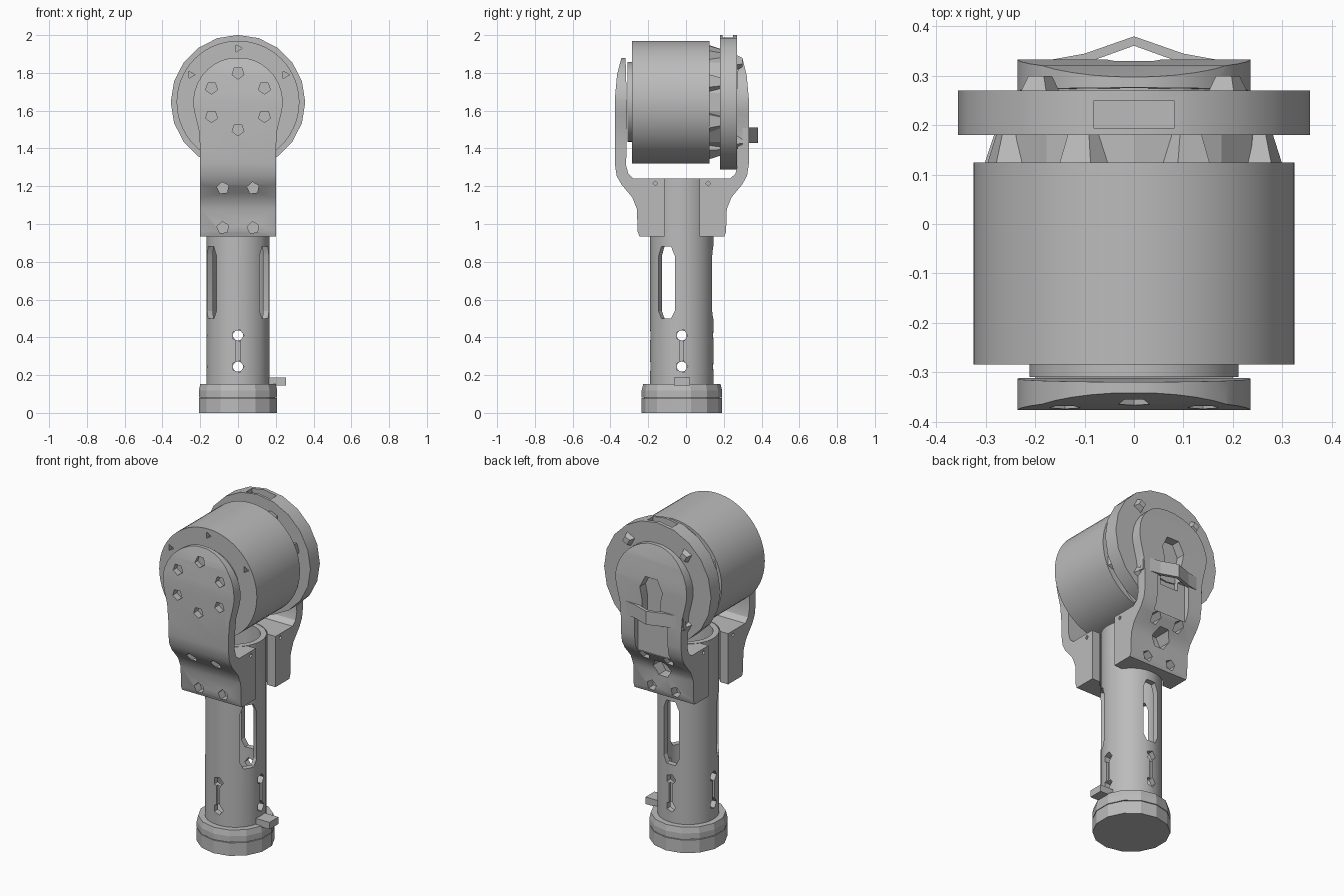
import bpy, bmesh, math
from mathutils import Matrix, Vector

cube = bpy.data.objects.get("Cube")
if cube:
    bpy.data.objects.remove(cube, do_unlink=True)

MID = -0.022      # y of the handle axis
HUB = 1.645       # height of the drum axis
AXES = {"x": Matrix.Rotation(math.pi / 2, 4, "Y"),
        "y": Matrix.Rotation(-math.pi / 2, 4, "X"),
        "z": Matrix.Identity(4)}

grey = bpy.data.materials.new("plain grey")
grey.use_nodes = True
grey.diffuse_color = (0.5, 0.5, 0.5, 1)
grey.node_tree.nodes["Principled BSDF"].inputs["Base Color"].default_value = (0.5, 0.5, 0.5, 1)


def make(name, bm):
    bmesh.ops.recalc_face_normals(bm, faces=bm.faces)
    mesh = bpy.data.meshes.new(name)
    bm.to_mesh(mesh)
    bm.free()
    mesh.materials.append(grey)
    obj = bpy.data.objects.new(name, mesh)
    bpy.context.collection.objects.link(obj)
    return obj


def cyl(name, axis, r, centre, length, sides=48, r2=None, turn=0.0):
    bm = bmesh.new()
    bmesh.ops.create_cone(bm, cap_ends=True, segments=sides, radius1=r,
                          radius2=r if r2 is None else r2, depth=length,
                          matrix=Matrix.Translation(centre) @ AXES[axis] @ Matrix.Rotation(turn, 4, "Z"))
    return make(name, bm)


def box(name, centre, size, turn=0.0):
    bm = bmesh.new()
    bmesh.ops.create_cube(bm, size=1, matrix=Matrix.Rotation(turn, 4, "Z")
                          @ Matrix.Translation(centre) @ Matrix.Diagonal((*size, 1)))
    return make(name, bm)


def prism(name, axis, points, lo, hi):
    place = {"x": lambda a, b, h: (h, a, b), "y": lambda a, b, h: (a, h, b),
             "z": lambda a, b, h: (a, b, h)}[axis]
    bm = bmesh.new()
    face = bm.faces.new([bm.verts.new(place(a, b, lo)) for a, b in points])
    out = bmesh.ops.extrude_face_region(bm, geom=[face])
    verts = [g for g in out["geom"] if isinstance(g, bmesh.types.BMVert)]
    bmesh.ops.translate(bm, verts=verts, vec=Vector(place(0, 0, hi - lo)))
    return make(name, bm)


def carve(obj, cutters, operation="DIFFERENCE"):
    for cutter in cutters:
        mod = obj.modifiers.new("cut", "BOOLEAN")
        mod.operation, mod.solver, mod.object = operation, "EXACT", cutter
    bpy.context.view_layer.update()
    mesh = bpy.data.meshes.new_from_object(obj.evaluated_get(bpy.context.evaluated_depsgraph_get()))
    obj.modifiers.clear()
    obj.data = mesh
    for cutter in cutters:
        bpy.data.objects.remove(cutter, do_unlink=True)


def smooth(obj, angle=25):
    bpy.ops.object.select_all(action="DESELECT")
    obj.select_set(True)
    bpy.context.view_layer.objects.active = obj
    bpy.ops.object.shade_smooth_by_angle(angle=math.radians(angle))


def around(x, z, depth, sides=5, r=0.033, y=0.0, turn=0.5):
    return cyl("hole", "y", r, (x, y, z), depth, sides, turn=turn)


# Base cap in two stacked rings, with a side tab
cyl("base_lower", "z", 0.213, (0, MID, 0.039), 0.078, 14)
cyl("base_groove", "z", 0.2, (0, MID, 0.08), 0.02, 14)
cyl("base_upper", "z", 0.213, (0, MID, 0.1), 0.036, 14)
cyl("base_shoulder", "z", 0.213, (0, MID, 0.135), 0.034, 14, r2=0.205)
box("base_tab", (0.21, MID, 0.167), (0.09, 0.085, 0.042))

# Hollow handle tube: three long slots, four pairs of linked screw holes
tube = cyl("handle_tube", "z", 0.168, (0, 0, 0.67), 1.14)
cuts = [cyl("bore", "z", 0.135, (0, 0, 0.75), 1.1)]
for k in range(3):
    slot = prism("slot", "x", [(-0.05, 0.54), (-0.03, 0.5), (0.03, 0.5), (0.05, 0.54),
                               (0.05, 0.83), (0.03, 0.88), (-0.03, 0.88), (-0.05, 0.83)], 0.08, 0.25)
    slot.data.transform(Matrix.Rotation(math.radians(120 * k - 30), 4, "Z"))
    cuts.append(slot)
for k in range(4):
    for z in (0.41, 0.245):
        hole = cyl("hole", "x", 0.032, (0.16, 0, z), 0.1, 5)
        hole.data.transform(Matrix.Rotation(k * math.pi / 2, 4, "Z"))
        cuts.append(hole)
    cuts.append(box("groove", (0.17, 0, 0.33), (0.03, 0.02, 0.13), k * math.pi / 2))
carve(tube, cuts)
tube.location.y = MID
smooth(tube)

# Drum, front disc, rear spacer and lugs
drum = cyl("drum", "y", 0.325, (0, -0.08, HUB), 0.41, 56)
carve(drum, [around(x, z, 0.06, 3, 0.022, -0.285) for x, z in
             ((0, 1.93), (-0.25, 1.79), (0.25, 1.79))])
smooth(drum)
smooth(cyl("front_disc", "y", 0.212, (0, -0.295, HUB), 0.03, 32))
cyl("rear_spacer", "y", 0.275, (0, 0.15, HUB), 0.08, 18)
for k in range(8):
    a = math.radians(45 * k + 22)
    lug = cyl("spacer_lug", "y", 0.06, (0, 0, 0), 0.06, 5, r2=0.04, turn=0.4 * k)
    lug.location = (0.262 * math.cos(a), 0.152, HUB + 0.262 * math.sin(a))

# Rear flange with a rim window on top and screw heads
flange = cyl("rear_flange", "y", 0.356, (0, 0.225, HUB), 0.09, 20)
carve(flange, [box("window", (0, 0.222, 1.99), (0.165, 0.055, 0.08))])
smooth(flange, 20)
for sx in (-1, 1):
    for sz in (-1, 1):
        cyl("flange_screw", "y", 0.045, (sx * 0.19, 0.28, HUB + sz * 0.21), 0.04, 4, r2=0.025, turn=0.3)
cyl("rear_disc", "y", 0.2, (0, 0.27, HUB), 0.016, 24)

# Fork arms: side profile trimmed by the round-topped front outline
PROFILE = [(0.093, 0.935), (0.225, 0.935), (0.234, 0.96), (0.238, 1.08), (0.262, 1.14),
           (0.32, 1.21), (0.345, 1.255), (0.355, 1.32), (0.355, 1.66), (0.343, 1.79),
           (0.32, 1.88), (0.298, 1.88), (0.29, 1.6), (0.295, 1.31), (0.283, 1.265),
           (0.255, 1.24), (0.093, 1.24)]
arc = [math.radians(-16 + 212 * i / 20) for i in range(21)]
OUTLINE = ([(-0.2, 0.9), (0.2, 0.9), (0.2, 1.4), (0.208, 1.5)]
           + [(0.237 * math.cos(a), HUB + 0.237 * math.sin(a)) for a in arc]
           + [(-0.208, 1.5), (-0.2, 1.4)])


def arm(name, side):
    obj = prism(name, "x", [(MID + side * d, z) for d, z in PROFILE], -0.3, 0.3)
    carve(obj, [prism("outline", "y", OUTLINE, -0.6, 0.6)], "INTERSECT")
    cuts = [cyl("seat", "z", 0.172, (0, MID, 1), 0.7)]
    for x in (-0.08, 0.08):
        cuts.append(around(x, 0.98, 0.1, y=MID + side * 0.235))
        cuts.append(around(x, 1.19, 0.1, y=MID + side * 0.28))
    for x in (-0.16, 0.16):
        cuts.append(cyl("pin", "x", 0.013, (x * 1.25, MID + side * 0.14, 1.215), 0.04, 4))
    return obj, cuts


front, cuts = arm("front_arm", -1)
cuts += [around(x, z, 0.07, y=MID - 0.35, turn=x * 9) for x, z in
         ((0, 1.8), (0.14, 1.72), (-0.14, 1.72), (0.14, 1.57), (-0.14, 1.57), (0, 1.5))]
carve(front, cuts)
smooth(front)

# Rear arm with a keyhole, a cable channel and a port in the clamp block
rear, cuts = arm("rear_arm", 1)
cuts += [prism("keyhole", "y", [(-0.06, 1.4), (0.06, 1.4), (0.06, 1.55), (0.075, 1.62),
                                (0.04, 1.69), (-0.04, 1.69), (-0.075, 1.62), (-0.06, 1.55)], 0.2, 0.5),
         box("channel", (0, MID + 0.365, 1.335), (0.22, 0.09, 0.23)),
         around(0, 1.11, 0.12, 6, 0.06, MID + 0.23)]
carve(rear, cuts)
smooth(rear)

# Bowed cable strap across the rear arm
prism("cable_strap", "z", [(-0.21, 0.325), (-0.1, 0.345), (0, 0.38), (0.1, 0.345), (0.21, 0.325),
                           (0.21, 0.3), (0.1, 0.325), (0, 0.361), (-0.1, 0.325), (-0.21, 0.3)],
      1.43, 1.51)
